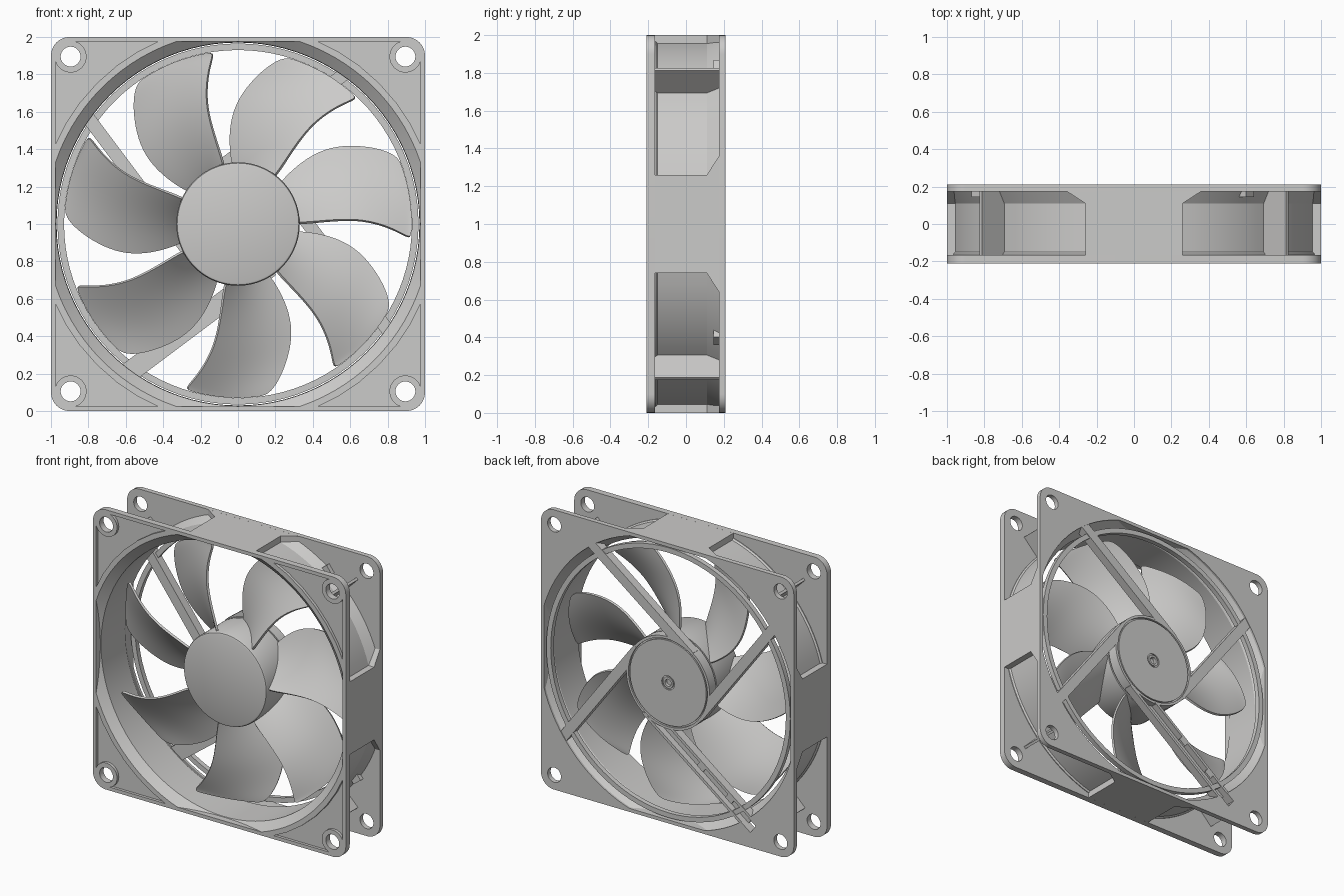
import bpy, bmesh, math
from mathutils import Matrix, Vector

if "Cube" in bpy.data.objects:
    bpy.data.objects.remove(bpy.data.objects["Cube"])

grey = bpy.data.materials.new("light_grey_plastic")
grey.diffuse_color = (0.6, 0.595, 0.585, 1)
grey.use_nodes = True
grey.node_tree.nodes["Principled BSDF"].inputs["Base Color"].default_value = grey.diffuse_color
C = Matrix.Translation((0, 0, 1))      # fan axis sits at z = 1


def finish(name, bm, matrix=C):
    bmesh.ops.remove_doubles(bm, verts=bm.verts, dist=1e-5)
    bmesh.ops.recalc_face_normals(bm, faces=bm.faces)
    bm.transform(matrix)
    me = bpy.data.meshes.new(name)
    bm.to_mesh(me)
    bm.free()
    me.materials.append(grey)
    ob = bpy.data.objects.new(name, me)
    bpy.context.collection.objects.link(ob)
    return ob


def lathe(name, profile, closed=False, n=96):
    """Turn (radius, y) points around the y axis."""
    bm = bmesh.new()
    rings = []
    for k in range(n):
        a = 2 * math.pi * k / n
        rings.append([bm.verts.new((r * math.cos(a), y, r * math.sin(a))) for r, y in profile])
    m = len(profile)
    for k in range(n):
        A, B = rings[k], rings[(k + 1) % n]
        for i in range(m if closed else m - 1):
            j = (i + 1) % m
            q = [A[i], A[j], B[j], B[i]]
            if profile[i][0] == 0:
                q = [A[i], A[j], B[j]]
            elif profile[j][0] == 0:
                q = [A[i], A[j], B[i]]
            bm.faces.new(q)
    return finish(name, bm)


def prism(name, pts, vec, matrix=C):
    """Extrude a flat outline of 3D points along vec."""
    bm = bmesh.new()
    f = bm.faces.new([bm.verts.new(p) for p in pts])
    ext = bmesh.ops.extrude_face_region(bm, geom=[f])["geom"]
    bmesh.ops.translate(bm, vec=vec, verts=[v for v in ext if isinstance(v, bmesh.types.BMVert)])
    return finish(name, bm, matrix)


def rounded_plate(name, half, rad, y0, y1):
    c, pts = half - rad, []
    for q, (sx, sz) in enumerate(((1, 1), (-1, 1), (-1, -1), (1, -1))):
        for k in range(9):
            a = math.pi / 2 * (q + k / 8)
            pts.append((sx * c + rad * math.cos(a), y0, sz * c + rad * math.sin(a)))
    return prism(name, pts, (0, y1 - y0, 0))


def turn(angle):
    return C @ Matrix.Rotation(-angle, 4, 'Y')


def box(name, lo, hi, angle=0):
    """Box in a frame turned by angle (x towards z) about the fan axis."""
    (x0, y0, z0), (x1, y1, z1) = lo, hi
    pts = [(x0, y0, z0), (x1, y0, z0), (x1, y0, z1), (x0, y0, z1)]
    return prism(name, pts, (0, y1 - y0, 0), turn(angle))


def rod(name, x, z, r, y0, y1):
    ob = lathe(name, [(0, y0), (r, y0), (r, y1), (0, y1)], n=48)
    ob.data.transform(Matrix.Translation((x, 0, z)))
    return ob


def apply_mods(ob):
    bpy.context.view_layer.objects.active = ob
    for m in list(ob.modifiers):
        bpy.ops.object.modifier_apply(modifier=m.name)


def boolean(ob, other, op):
    m = ob.modifiers.new("cut", 'BOOLEAN')
    m.operation, m.object, m.solver = op, other, 'EXACT'
    apply_mods(ob)
    bpy.data.objects.remove(other)


def smooth(ob, deg=20):
    bpy.ops.object.select_all(action='DESELECT')
    ob.select_set(True)
    bpy.context.view_layer.objects.active = ob
    bpy.ops.object.shade_smooth_by_angle(angle=math.radians(deg))


HOLE = 0.895
corners = [(sx * HOLE, sz * HOLE) for sx in (1, -1) for sz in (1, -1)]
first = math.atan2(.8, -.6)            # direction of the first strut
channel = first - 3 * math.pi / 2      # direction of the cable channel

# Frame: thin duct, two flanges, four flat side walls and thin corner ribs
frame = lathe("frame", [(0, -.195), (1.0, -.195), (1.0, -.16), (.99, -.15), (.99, .11), (1.03, .18), (1.03, .2), (0, .2)])
boolean(frame, box("clip", (-.9995, -.3, -.9995), (.9995, .3, .9995)), 'INTERSECT')
boolean(frame, rounded_plate("front_flange", 1, .1, -.21, -.165), 'UNION')
boolean(frame, rounded_plate("back_flange", 1, .1, .175, .21), 'UNION')
wall = [(.9, -.19, -.26), (.9, -.19, .26), (.9, .11, .26), (.9, .188, .38),
        (.9, .188, -.38), (.9, .11, -.26)]
for k in range(4):
    boolean(frame, prism("side_wall", wall, (.0998, 0, 0), turn(k * math.pi / 2)), 'UNION')
    a = math.pi * (k / 2 + .25)
    boolean(frame, box("rib", (.95, -.19, -.009), (1.16, .19, .009), a), 'UNION')

# Flared air opening with flat sides
bore = lathe("bore", [(0, -.3), (1.03, -.3), (1.03, -.21), (.972, -.16), (.97, .11), (1.02, .195), (1.02, .3), (0, .3)])
boolean(bore, box("clip", (-.975, -.4, -.975), (.975, .4, .975)), 'INTERSECT')
boolean(frame, bore, 'DIFFERENCE')

# Shallow front corner recesses, leaving a boss round each screw hole
recess = rounded_plate("recess", .975, .075, -.25, -.19)
boolean(recess, rod("keep", 0, 0, 1.066, -.3, 0), 'DIFFERENCE')
for x, z in corners:
    boolean(recess, rod("keep", x, z, .085, -.3, 0), 'DIFFERENCE')
boolean(frame, recess, 'DIFFERENCE')
for x, z in corners:
    boolean(frame, rod("hole", x, z, .053, -.3, .3), 'DIFFERENCE')
boolean(frame, box("slot", (.9, .16, .25), (1.06, .3, .32), channel), 'DIFFERENCE')
smooth(frame)

# Back guard ring and motor base
smooth(lathe("guard_ring", [(.93, .165), (.965, .165), (.965, .2), (.93, .2)], closed=True))
smooth(lathe("motor_base", [(0, .13), (.33, .13), (.33, .204), (.312, .204), (.312, .19), (.302, .19), (.302, .203),
                            (.05, .203), (.05, .195), (.04, .195), (.04, .203), (.025, .203), (.025, .18), (0, .18)]))


# Struts run tangentially from the motor base; the fourth is a cable channel
def strut(name, lo, hi, angle):
    ob = box(name, lo, hi, angle)
    boolean(ob, rod("clear", 0, 0, .312, 0, .4), 'DIFFERENCE')


for k in range(3):
    strut("strut_%d" % (k + 1), (0, .145, .265), (1.0, .205, .335), first - k * math.pi / 2)
strut("cable_channel_floor", (0, .145, .235), (1.0, .16, .335), channel)
strut("cable_channel_inner_wall", (.1, .146, .23), (1.06, .205, .25), channel)
strut("cable_channel_outer_wall", (0, .146, .32), (1.06, .205, .34), channel)
for t in (.5, .78):
    box("cable_clip", (t, .19, .245), (t + .06, .205, .285), channel)

# Rotor hub with softened front edge
smooth(lathe("hub", [(0, -.15), (.315, -.15), (.325, -.146), (.33, -.135), (.33, .12), (.1, .12), (.1, .14), (0, .14)]), 35)

# Blade: rows of (radius, front edge angle, back edge angle, front y, back y)
rows = [(.30, 0, 44, -.125, .115), (.42, 1.5, 44.5, -.122, .12), (.545, 2.3, 42.8, -.117, .118),
        (.67, 1.8, 38.5, -.11, .11), (.79, -.8, 31.8, -.102, .095), (.87, -3.2, 27, -.094, .08),
        (.91, -4.4, 24, -.09, .072), (.928, -4.2, 21.5, -.088, .066)]
bm = bmesh.new()
N = 8
grid = []
for r, a0, a1, y0, y1 in rows:
    line = []
    for i in range(N + 1):
        t = i / N
        th = math.radians(a0 + (a1 - a0) * t)
        y = y0 + (y1 - y0) * t + .02 * math.sin(math.pi * t)   # camber
        line.append(bm.verts.new((r * math.cos(th), y, r * math.sin(th))))
    grid.append(line)
for A, B in zip(grid, grid[1:]):
    for i in range(N):
        bm.faces.new((A[i], A[i + 1], B[i + 1], B[i]))
blade = finish("blade_1", bm, Matrix())
s = blade.modifiers.new("thickness", 'SOLIDIFY')
s.thickness, s.offset = .015, 0
s.edge_crease_inner = s.edge_crease_outer = 1
blade.modifiers.new("smooth", 'SUBSURF').levels = 2
apply_mods(blade)
smooth(blade, 40)
blade.matrix_world = C
for k in range(1, 7):
    ob = bpy.data.objects.new("blade_%d" % (k + 1), blade.data)
    bpy.context.collection.objects.link(ob)
    ob.matrix_world = turn(2 * math.pi * k / 7)
